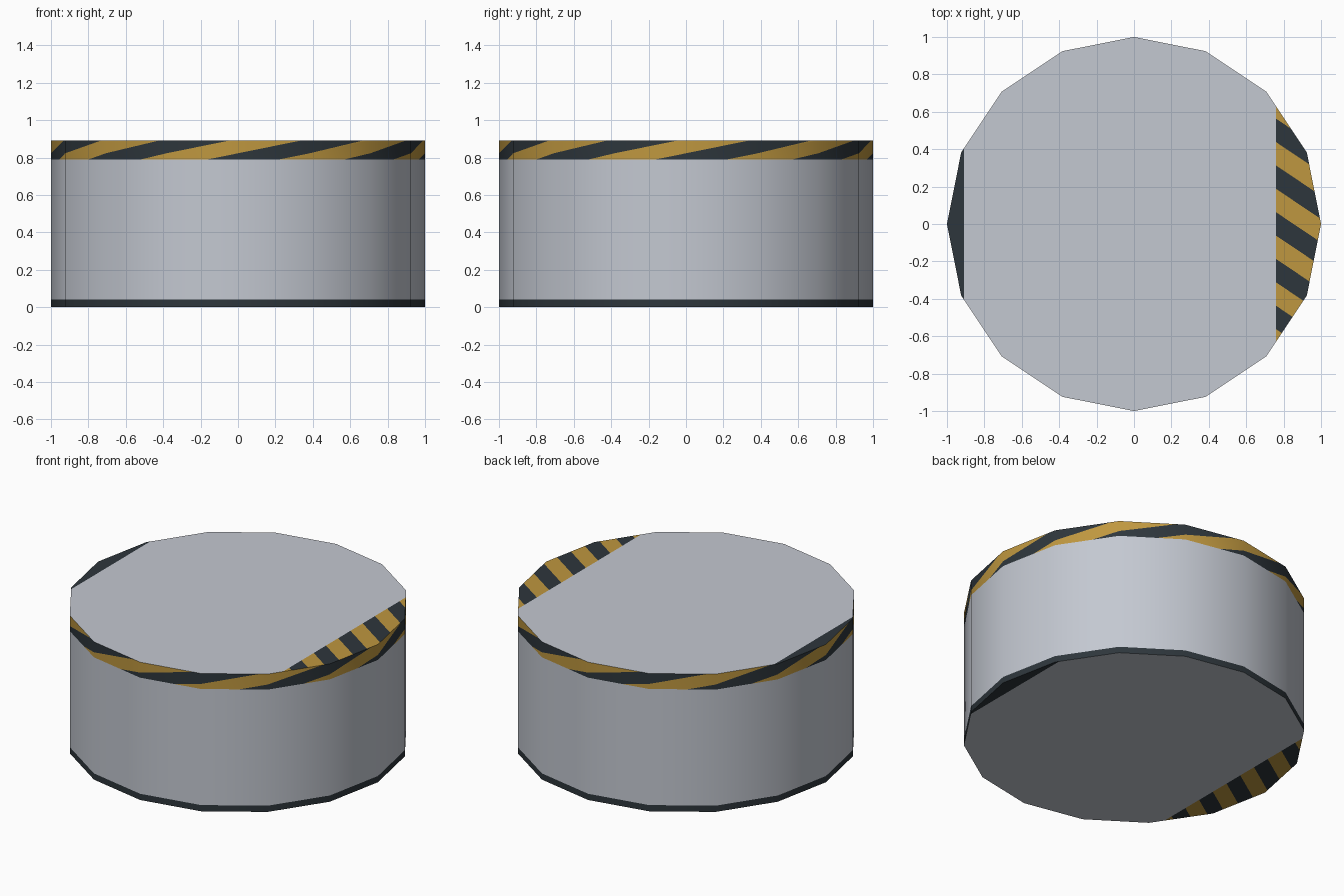
import bpy, bmesh, math
from mathutils import Vector

if "Cube" in bpy.data.objects:
    bpy.data.objects.remove(bpy.data.objects["Cube"])

SIDES, TOP, BAND, BASE = 16, 0.89, 0.79, 0.04
SLANT = 1.29            # sideways run of a stripe across the band, in stripe widths
STRIPE_X, DARK_X = 0.76, 0.91


def material(name, col):
    m = bpy.data.materials.new(name)
    m.diffuse_color = (*col, 1)
    m.use_nodes = True
    m.node_tree.nodes["Principled BSDF"].inputs["Base Color"].default_value = m.diffuse_color
    return m


MATS = [material("light_grey", (0.55, 0.58, 0.64)),
        material("hazard_yellow", (0.52, 0.31, 0.05)),
        material("dark_slate", (0.027, 0.037, 0.045))]
GREY, YELLOW, DARK = 0, 1, 2


def ring(s):
    """Point on the 16-sided outline, s counted in sides from the front corner."""
    i = math.floor(s + 1e-6)
    a, b = [Vector((math.cos(t), math.sin(t))) for t in
            (2 * math.pi * (i + k) / SIDES - math.pi / 2 for k in (0, 1))]
    return a.lerp(b, s - i)


def cut(bm, faces, point, normal):
    """Slice the chosen faces along a plane."""
    geom = set(faces)
    for f in faces:
        geom.update(f.edges)
        geom.update(f.verts)
    bmesh.ops.bisect_plane(bm, geom=list(geom), dist=1e-5,
                           plane_co=point, plane_no=Vector(normal).normalized())


def finish(bm, name, smooth):
    me = bpy.data.meshes.new(name)
    bm.to_mesh(me)
    bm.free()
    for m in MATS:
        me.materials.append(m)
    ob = bpy.data.objects.new(name, me)
    bpy.context.collection.objects.link(ob)
    if smooth:
        bpy.context.view_layer.objects.active = ob
        ob.select_set(True)
        bpy.ops.object.shade_smooth_by_angle(angle=math.radians(30))
        ob.select_set(False)


def wall(name, z0, z1, mat):
    """Flat strip, optionally striped, then wrapped round the outline."""
    bm = bmesh.new()
    cols = [(bm.verts.new((s, 0, z0)), bm.verts.new((s, 0, z1))) for s in range(SIDES + 1)]
    for (a, b), (c, d) in zip(cols, cols[1:]):
        bm.faces.new((a, c, d, b)).material_index = mat or 0
    if mat is None:
        h = z1 - z0
        for k in range(-2, SIDES + 1):
            cut(bm, bm.faces[:], (k + 0.58, 0, z0), (h, 0, -SLANT))
        for f in bm.faces:
            c = f.calc_center_median()
            k = math.floor(c.x - 0.58 - SLANT * (c.z - z0) / h)
            f.material_index = DARK if k % 2 else YELLOW
    for v in bm.verts:
        v.co.x, v.co.y = ring(v.co.x)
    bmesh.ops.remove_doubles(bm, verts=bm.verts[:], dist=1e-5)
    finish(bm, name, True)


def cap(name, z, side):
    """End disc with a dark segment on one edge and a striped one opposite."""
    bm = bmesh.new()
    vs = [bm.verts.new((*ring(s), z)) for s in range(SIDES)]
    bm.faces.new(vs if side > 0 else vs[::-1])
    cut(bm, bm.faces[:], (-DARK_X * side, 0, z), (1, 0, 0))
    cut(bm, bm.faces[:], (STRIPE_X * side, 0, z), (1, 0, 0))
    width = 1 - STRIPE_X
    for k in range(-2, SIDES + 1):
        striped = [f for f in bm.faces if f.calc_center_median().x * side > STRIPE_X]
        cut(bm, striped, (STRIPE_X * side, (7.5 - k) / 8, z), (-SLANT * side / width, -8, 0))
    for f in bm.faces:
        c = f.calc_center_median()
        x = c.x * side
        if x > STRIPE_X:
            k = math.floor(7.5 - 8 * c.y - SLANT * (x - STRIPE_X) / width)
            f.material_index = DARK if k % 2 else YELLOW
        else:
            f.material_index = DARK if x < -DARK_X else GREY
    finish(bm, name, False)


wall("base_trim", 0, BASE, DARK)
wall("drum_wall", BASE, BAND, GREY)
wall("hazard_band", BAND, TOP, None)
cap("top_disc", TOP, 1)
cap("bottom_disc", 0, -1)
